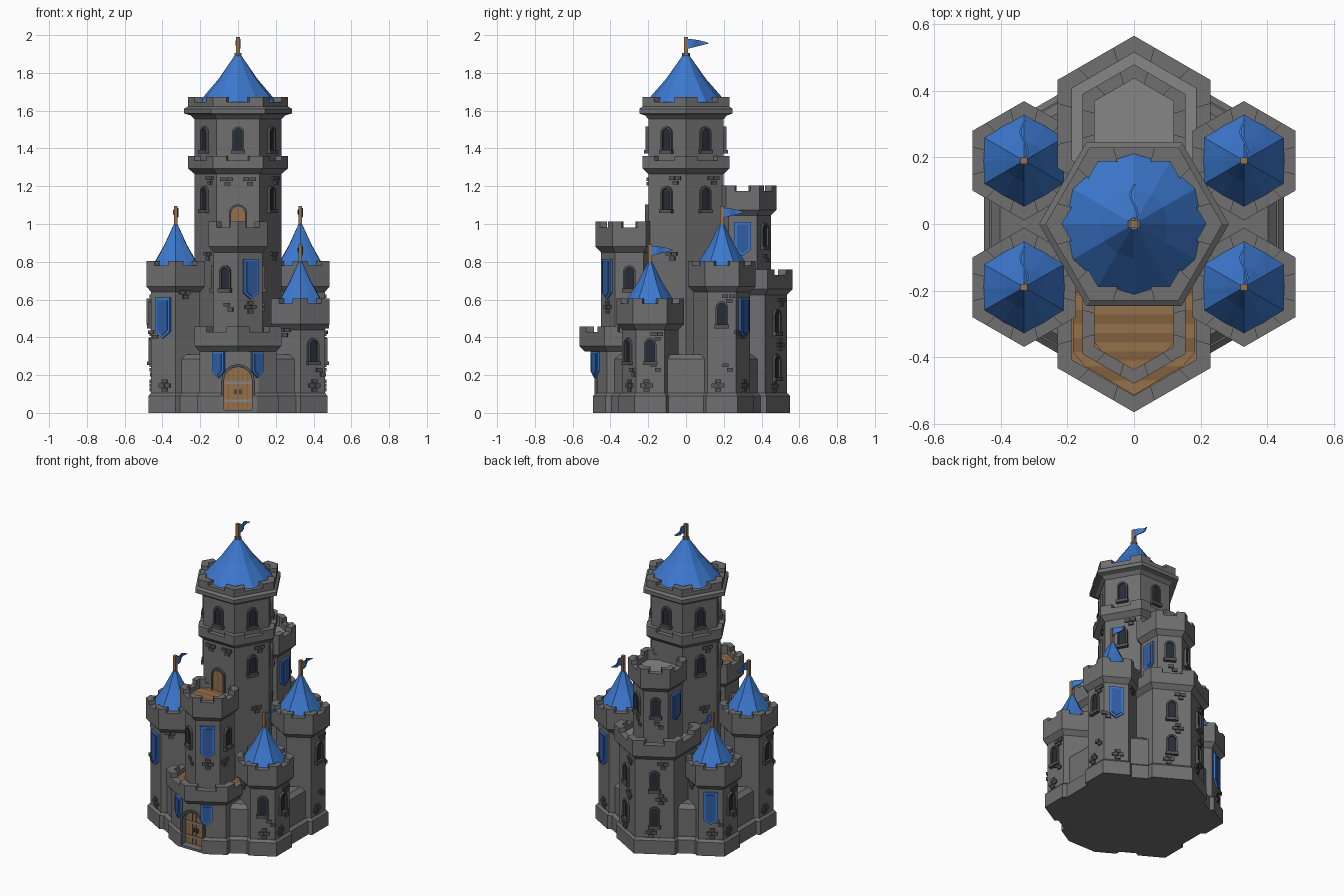
import bpy, bmesh
from math import sin, cos, pi, radians, sqrt
from mathutils import Vector, Matrix

if "Cube" in bpy.data.objects:
    bpy.data.objects.remove(bpy.data.objects["Cube"])

COL = {'blue': (0.045, 0.19, 0.62), 'navy': (0.03, 0.11, 0.36), 'wood': (0.30, 0.16, 0.07),
       'plank': (0.22, 0.115, 0.05), 'glass': (0.02, 0.025, 0.04), 'stone': (0.16, 0.16, 0.16),
       'dark': (0.09, 0.09, 0.09), 'floor': (0.24, 0.24, 0.24)}
MATS = {}
for k, c in COL.items():
    MATS[k] = bpy.data.materials.new(k)
    MATS[k].diffuse_color = (*c, 1)


def loft(name, rings, col='stone', caps=True, closed=False, M=Matrix()):
    """Skin a list of equal-length point rings."""
    bm = bmesh.new()
    R = [[bm.verts.new(M @ Vector(p)) for p in r] for r in rings]
    pairs = list(zip(R, R[1:])) + ([(R[-1], R[0])] if closed else [])
    for a, b in pairs:
        for i in range(len(a)):
            j = (i + 1) % len(a)
            bm.faces.new((a[i], a[j], b[j], b[i]))
    if caps and not closed:
        bm.faces.new(R[0][::-1])
        bm.faces.new(R[-1])
    bmesh.ops.recalc_face_normals(bm, faces=bm.faces)
    me = bpy.data.meshes.new(name)
    bm.to_mesh(me)
    bm.free()
    me.materials.append(MATS[col])
    ob = bpy.data.objects.new(name, me)
    bpy.context.collection.objects.link(ob)
    return ob


def hexa(c, R, rot=90, cut=None):
    p = [(c[0] + R * cos(radians(rot + 60 * i)), c[1] + R * sin(radians(rot + 60 * i))) for i in range(6)]
    if cut is not None:  # flatten the corner that points to the front
        d = max(0.002, (R - abs(cut - c[1])) * sqrt(3))
        p[3:4] = [(c[0] - d, cut), (c[0] + d, cut)]
    return p


def at(pts, z):
    return [(x, y, z) for x, y in pts]


def stack(name, c, prof, col='stone', rot=90, closed=False):
    return loft(name, [at(hexa(c, r, rot), z) for r, z in prof], col, True, closed)


def crown(name, c, rs, R, z0, z1, rot=90, floor='floor', wall=0.05, notch=0.03):
    """Flared parapet with corner merlons and a floor."""
    ri, zt = R - wall, z1 - notch
    stack(name, c, [(rs - 0.01, z0), (rs, z0), (R, z0 + 0.03), (R, zt), (ri, zt), (ri, z0 + 0.02)], rot=rot, closed=True)
    stack(name + '_floor', c, [(ri + 0.01, z0 + 0.02), (ri + 0.01, zt - 0.035)], floor, rot)
    o, n = hexa(c, R, rot), hexa(c, ri, rot)
    mix = lambda p, i, j: tuple(Vector(p[i]).lerp(Vector(p[j % 6]), 0.27))
    for i in range(6):
        q = [mix(o, i, i - 1), o[i], mix(o, i, i + 1), mix(n, i, i + 1), n[i], mix(n, i, i - 1)]
        loft(name + '_merlon', [at(q, zt - 0.005), at(q, z1)])


# ---- details placed on a tower face: local x along wall, y up, z outward
def face(c, apo, ang, z, off=0):
    a = radians(ang)
    n, t = Vector((cos(a), sin(a), 0)), Vector((-sin(a), cos(a), 0))
    p = Vector((c[0], c[1], z)) + n * apo + t * off
    return Matrix(((t.x, 0, n.x, p.x), (t.y, 0, n.y, p.y), (0, 1, 0, p.z), (0, 0, 0, 1)))


def plate(name, M, pts, d0, d1, col='stone'):
    return loft(name, [at(pts, d0), at(pts, d1)], col, M=M)


def rect(x0, x1, y0, y1):
    return [(x0, y0), (x1, y0), (x1, y1), (x0, y1)]


def arch(w, h, y0=0):
    r = w / 2
    return [(-r, y0), (r, y0)] + [(r * cos(pi * i / 8), y0 + h - r + r * sin(pi * i / 8)) for i in range(9)]


def arch_frame(name, M, w, h, b, d):
    o, n = arch(w + 2 * b, h + b), arch(w, h)
    loft(name, [at(o, -0.01), at(o, d), at(n, d), at(n, -0.01)], 'dark', closed=True, M=M)


def window(c, apo, ang, z):
    M = face(c, apo, ang, z - 0.065)
    plate('window_pane', M, arch(0.05, 0.125), -0.005, 0.004, 'glass')
    arch_frame('window_frame', M, 0.044, 0.12, 0.011, 0.014)
    plate('window_sill', M, rect(-0.038, 0.038, -0.012, 0.008), -0.005, 0.022, 'dark')


def banner(c, apo, ang, top, h, w=0.045):
    M = face(c, apo, ang, top)
    for s, d, col in ((1, 0.012, 'blue'), (0.68, 0.017, 'navy')):
        k = w * (1 - s)
        pts = [(-w * s, -k), (-w * s, -h + 0.035 + k * .4), (0, -h + k), (w * s, -h + 0.035 + k * .4), (w * s, -k)]
        plate('banner', M, pts, -0.005, d, col)


def bricks(c, apo, ang, z, off=0, kind=0):
    M = face(c, apo, ang, z, off)
    sets = [[(-.018, 0), (.018, 0), (0, .023), (0, -.023)], [(-.012, .012), (.012, -.012)], [(-.018, .012), (.018, .012), (.004, -.012)]]
    for u, v in sets[kind]:
        plate('wall_brick', M, rect(u - .016, u + .016, v - .01, v + .01), -0.005, 0.009, 'dark')


def planks(name, c, R, z):
    n = 10
    for i in range(n):
        y0, y1 = -R + 2 * R * i / n, -R + 2 * R * (i + 1) / n
        w = [max(0.003, min(R * .866, (R - abs(y)) * 1.732)) for y in (y0, y1)]
        q = [(c[0] - w[0], c[1] + y0), (c[0] + w[0], c[1] + y0), (c[0] + w[1], c[1] + y1), (c[0] - w[1], c[1] + y1)]
        loft(name, [at(q, z - 0.01), at(q, z + 0.004)], ('wood', 'plank')[i % 2])


def roof_flag(c, R, z0, z1, star):
    """Faceted cone roof, pole and wavy pennant."""
    rings = []
    for k, z in ((0.9, z0 - 0.012), (1, z0), (0.47, z0 + (z1 - z0) * 0.5), (0.04, z1)):
        rings.append([(c[0] + R * k * (star if i % 2 else 1) * cos(pi / 2 + i * pi / 6),
                       c[1] + R * k * (star if i % 2 else 1) * sin(pi / 2 + i * pi / 6), z) for i in range(12)])
    loft('roof', rings, 'blue')
    loft('flag_pole', [at(rect(c[0] - .01, c[0] + .01, c[1] - .01, c[1] + .01), z) for z in (z1 - 0.03, z1 + 0.085)], 'wood')
    fl = []
    for i in range(9):
        t = i / 8
        x, y = c[0] + 0.011 * sin(t * 6.5), c[1] + t * 0.12
        a, b = z1 + 0.075 - 0.022 * t * t, z1 + 0.02 + 0.03 * t
        fl.append([(x - .003, y, b), (x + .003, y, b), (x + .003, y, a), (x - .003, y, a)])
    loft('flag', fl, 'blue')


# ---- curtain wall core
O = (0, 0)
loft('curtain_wall', [at(hexa(O, r, 90, -0.41), z) for r, z in ((.495, 0), (.495, .285), (.465, .31))])
loft('curtain_plinth', [at(hexa(O, r, 90, -0.42), z) for r, z in ((.52, 0), (.52, .09), (.5, .105))])

# ---- main tower
stack('main_tower', O, [(.23, 0), (.23, 1.6)], rot=0)
crown('main_ledge', O, .23, .265, 1.265, 1.36, 0, wall=.035, notch=.025)
stack('main_cornice', O, [(.23, 1.555), (.25, 1.575), (.285, 1.585), (.285, 1.61), (.26, 1.625)], rot=0)
crown('main_crown', O, .26, .266, 1.58, 1.672, 0, notch=.025)
roof_flag(O, .222, 1.635, 1.905, .97)
stack('roof_knob', O, [(.02, 1.885), (.02, 1.905)])
for a in range(30, 390, 60):
    window(O, .2, a, 1.45)
for a in (30, 150, 210, 330):
    window(O, .2, a, 1.135)
    bricks(O, .2, a, 1.23, .05, 2)
    bricks(O, .2, a, .83, .03, 2)
bricks(O, .2, -90, 1.225, -.06, 2)
bricks(O, .2, -90, 1.225, .06, 2)

# ---- balcony door on the main tower
M = face(O, .2, -90, .945)
plate('balcony_door', M, arch(.085, .155), -.005, .008, 'wood')
arch_frame('balcony_door_frame', M, .075, .148, .011, .016)
plate('balcony_door_seam', M, rect(-.002, .002, 0, .14), 0, .011, 'plank')

# ---- front gatehouse
G, B = (0, -.3), (0, .3)
gate = loft('gate_tower', [at(hexa(G, .235, 90, -.472), z) for z in (0, .35)])
plinth = loft('gate_plinth', [at(hexa(G, r, 90, y), z) for r, y, z in ((.25, -.492, 0), (.25, -.492, .09), (.237, -.474, .105))])
DM = face(O, .43, -90, .015)
cutter = plate('gate_cutter', DM, arch(.15, .228), -.005, .2)
cutter.hide_render = True
cutter.display_type = 'WIRE'
for ob in (gate, plinth):
    m = ob.modifiers.new('doorway', 'BOOLEAN')
    m.object, m.operation, m.solver = cutter, 'DIFFERENCE', 'EXACT'
plate('gate_door', DM, arch(.15, .228), -.015, .012, 'wood')
for u in (-.05, -.025, 0, .025, .05):
    plate('gate_seam', DM, rect(u - .002, u + .002, 0, .2 if abs(u) > .04 else .22), 0, .015, 'plank')
for v in (.05, .145):
    plate('gate_strap', DM, rect(-.072, .072, v - .007, v + .007), 0, .018, 'floor')
for s in (-1, 1):
    plate('gate_handle', DM, rect(s * .013 - .005, s * .013 + .005, .085, .11), 0, .02, 'dark')
arch_frame('gate_frame', face(O, .472, -90, .012), .15, .232, .014, .012)
crown('gate_balcony', G, .235, .265, .325, .458, floor='wood')
planks('balcony_plank', G, .212, .396)
banner(G, .2035, -60, .325, .14, .036)
banner(G, .2035, -120, .325, .14, .036)

# ---- upper front tower
stack('front_turret', G, [(.15, .3), (.15, .87)])
crown('front_turret_crown', G, .15, .179, .85, 1.012, floor='wood', wall=.042)
planks('turret_plank', G, .138, .948)
for a in (-120, 0, 180):
    window(G, .13, a, .715)
banner(G, .13, -60, .815, .215)
bricks(G, .13, -60, .56, 0, 0)
bricks(G, .13, -120, .56, .02, 1)
bricks(G, .13, 0, .56, -.03, 2)

# ---- rear towers
stack('rear_tower', B, [(.235, 0), (.235, .66)])
stack('rear_plinth', B, [(.25, 0), (.25, .09), (.237, .105)])
crown('rear_crown', B, .235, .265, .625, .76)
stack('rear_turret', B, [(.15, .6), (.15, 1.06)])
crown('rear_turret_crown', B, .15, .179, 1.045, 1.205, wall=.042)
for a in (60, 120):
    window(B, .2035, a, .485)
    window(B, .2035, a, .245)
    window(B, .13, a, .94)
    bricks(B, .2035, a, .36, .04, 0)
    bricks(B, .2035, a, .14, -.02, 0)
    bricks(B, .2035, a, .585, .05, 2)
    bricks(B, .13, a, .82, .02, 1)
for a in (0, 180):
    banner(B, .13, a, 1.01, .18)

# ---- four corner towers: tall and low on opposite diagonals
for sx in (-1, 1):
    for sy in (-1, 1):
        c = (sx * .33, sy * .19)
        tall = sx == sy
        top = .805 if tall else .605
        stack('corner_tower', c, [(.15, 0), (.15, top - .12)])
        stack('corner_plinth', c, [(.167, 0), (.167, .09), (.152, .105)])
        crown('corner_crown', c, .15, .179, top - .165, top, wall=.042, notch=.025)
        roof_flag(c, .138, top - .03, top + .205, .9)
        side = 0 if sx > 0 else 180
        outer, inner = (60 * sy, 120 * sy) if sx > 0 else (120 * sy, 60 * sy)
        window(c, .13, side, .525 if tall else .33)
        if sx > 0 and not tall:
            window(c, .13, outer, .33)
        else:
            banner(c, .13, outer, .61 if tall else .42, .215)
        bricks(c, .13, outer, .145, .01, 0)
        bricks(c, .13, side, .145, -.02, 0)
        bricks(c, .13, side, top - .2, .035, 2)
        bricks(c, .13, side, .24, .03, 1)
        bricks(c, .13, inner, top - .18, -.02, 2)
        bricks(c, .13, outer, top - .39, -.06 if tall else .05, 1)

for m in bpy.data.materials:
    if m.users and not m.is_grease_pencil:
        m.use_nodes = True
        m.node_tree.nodes["Principled BSDF"].inputs["Base Color"].default_value = m.diffuse_color
